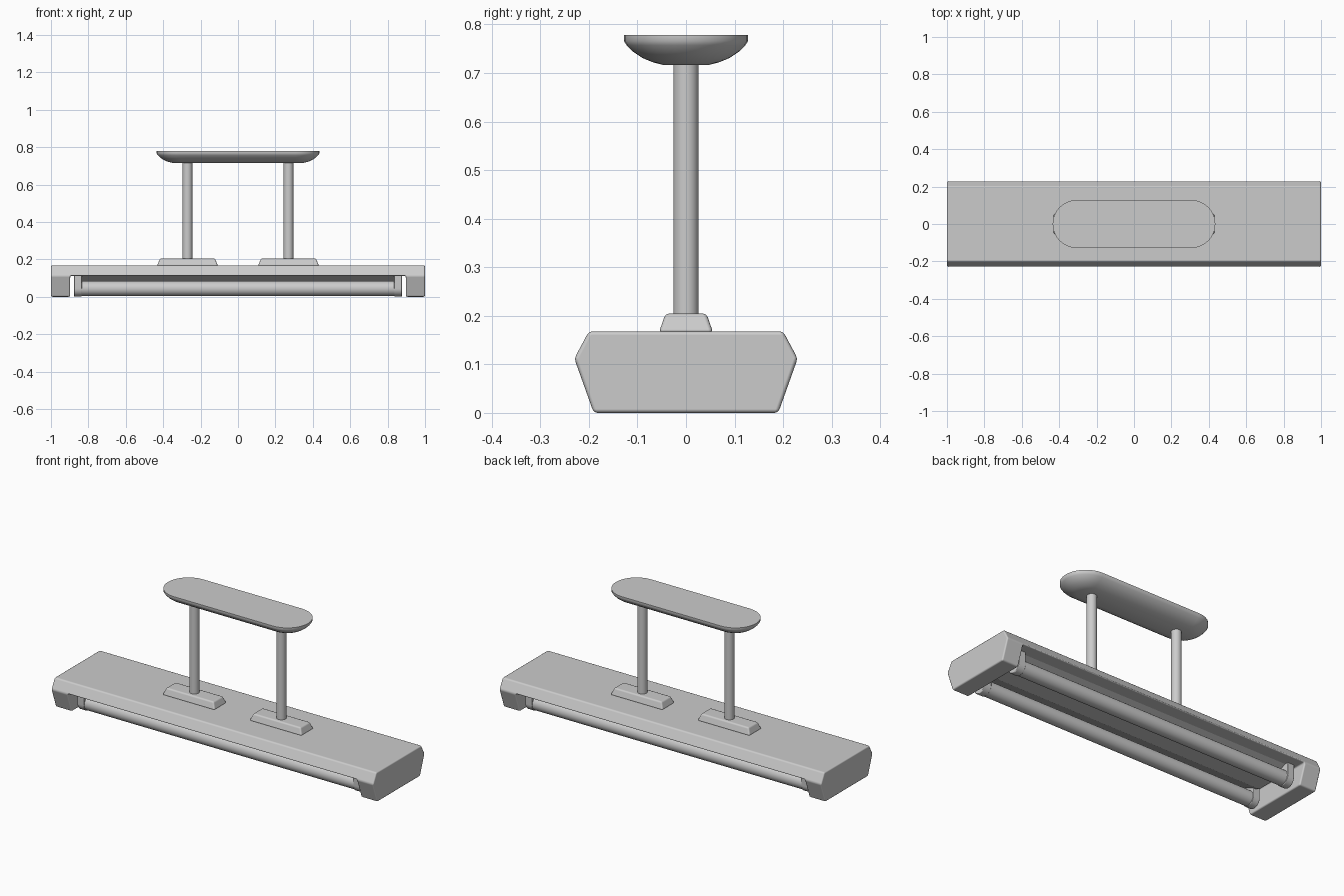
import bpy, bmesh, math

if "Cube" in bpy.data.objects:
    bpy.data.objects.remove(bpy.data.objects["Cube"])

grey = bpy.data.materials.new("light_grey")
grey.diffuse_color = (0.6, 0.6, 0.6, 1)
grey.use_nodes = True
grey.node_tree.nodes["Principled BSDF"].inputs["Base Color"].default_value = grey.diffuse_color


def loft(name, rings, angle=35):
    """Skin a stack of equal-length closed rings and cap both ends."""
    bm = bmesh.new()
    vs = [[bm.verts.new(p) for p in r] for r in rings]
    n = len(rings[0])
    for a, b in zip(vs, vs[1:]):
        for i in range(n):
            j = (i + 1) % n
            bm.faces.new((a[i], a[j], b[j], b[i]))
    bm.faces.new(vs[0][::-1])
    bm.faces.new(vs[-1])
    bmesh.ops.recalc_face_normals(bm, faces=bm.faces)
    me = bpy.data.meshes.new(name)
    bm.to_mesh(me)
    bm.free()
    ob = bpy.data.objects.new(name, me)
    bpy.context.collection.objects.link(ob)
    me.materials.append(grey)
    bpy.ops.object.select_all(action='DESELECT')
    ob.select_set(True)
    bpy.context.view_layer.objects.active = ob
    bpy.ops.object.shade_smooth_by_angle(angle=math.radians(angle))
    return ob


def along_x(name, profile, x0, x1, angle=35):
    return loft(name, [[(x, y, z) for y, z in profile] for x in (x0, x1)], angle)


def bevel(ob, width, segments=2):
    m = ob.modifiers.new("bevel", 'BEVEL')
    m.width, m.segments = width, segments
    m.limit_method, m.angle_limit = 'ANGLE', math.radians(30)
    m.harden_normals = True


def circle(r, cy=0, cz=0, n=32):
    return [(cy + r * math.cos(2 * math.pi * i / n),
             cz + r * math.sin(2 * math.pi * i / n)) for i in range(n)]


# housing: six-sided section with the space between the end caps cut away
hexagon = [(-0.19, 0), (0.19, 0), (0.23, 0.112), (0.2, 0.168), (-0.2, 0.168), (-0.23, 0.112)]
housing = along_x("housing", hexagon, -1, 1)
cutter = along_x("housing_cutter", [(-0.4, -0.1), (0.4, -0.1), (0.4, 0.112), (-0.4, 0.112)], -0.897, 0.897)
cutter.hide_render = True
cutter.hide_viewport = True
cut = housing.modifiers.new("cut", 'BOOLEAN')
cut.object, cut.operation, cut.solver = cutter, 'DIFFERENCE', 'EXACT'
bevel(housing, 0.008)

# reflector under the housing
along_x("reflector", [(-0.16, 0.115), (-0.06, 0.07), (0.06, 0.07), (0.16, 0.115)], -0.85, 0.85, 20)

# tubes and their U-shaped sockets
for side, y in (("front", -0.13), ("back", 0.13)):
    along_x(side + "_tube", circle(0.04, y, 0.044), -0.84, 0.84)
    u = [(y + 0.043 * math.cos(a), 0.044 + 0.043 * math.sin(a))
         for a in (math.pi + math.pi * i / 16 for i in range(17))]
    u += [(y + 0.043, 0.115), (y - 0.043, 0.115)]
    for end, s in (("left", -1), ("right", 1)):
        bevel(along_x(f"{side}_{end}_socket", u, s * 0.835, s * 0.877), 0.004)

# mounting feet and hanging rods
for end, x in (("left", -0.27), ("right", 0.27)):
    foot = loft(end + "_foot", [
        [(x + sx * hx, sy * hy, z) for sx, sy in ((-1, -1), (1, -1), (1, 1), (-1, 1))]
        for hx, hy, z in ((0.163, 0.056, 0.165), (0.147, 0.042, 0.205))])
    bevel(foot, 0.008)
    loft(end + "_rod", [[(x + a, b, z) for a, b in circle(0.026)] for z in (0.2, 0.72)])


# ceiling canopy: pill outline, rounded in towards the bottom
def pill(r, z, n=16):
    pts = []
    for s in (1, -1):
        for i in range(n + 1):
            a = -math.pi / 2 + math.pi * i / n
            pts.append((s * (0.307 + r * math.cos(a)), s * r * math.sin(a), z))
    return pts


loft("ceiling_canopy", [pill(r, z) for r, z in (
    (0.045, 0.716), (0.068, 0.722), (0.09, 0.731), (0.108, 0.743),
    (0.122, 0.757), (0.128, 0.766), (0.128, 0.778))])
